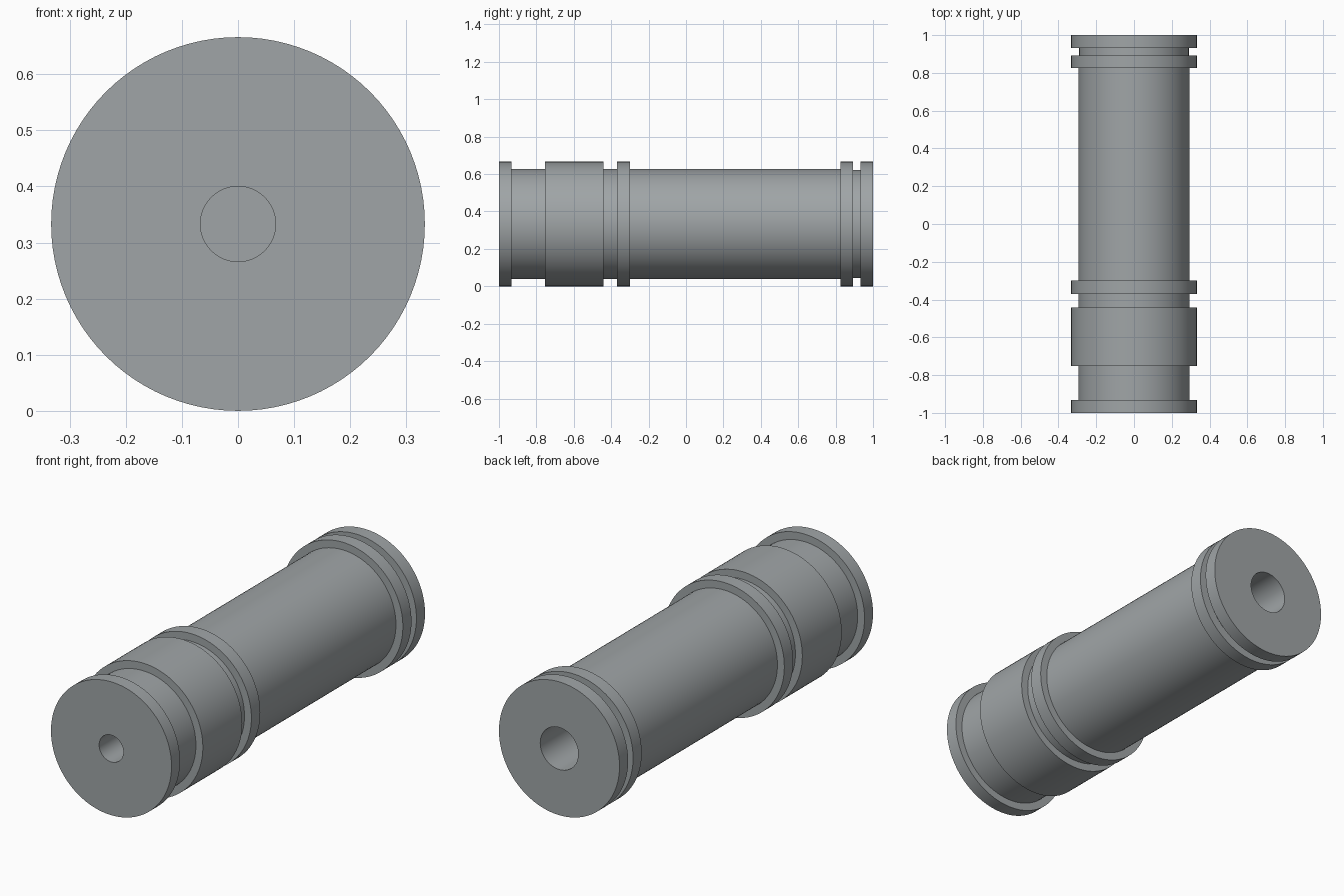
import bpy, bmesh, math

if "Cube" in bpy.data.objects:
    bpy.data.objects.remove(bpy.data.objects["Cube"])

SEGMENTS = 96
R_RING, R_BODY, R_GROOVE = 0.333, 0.295, 0.29
R_FRONT_HOLE, R_BACK_HOLE = 0.067, 0.105

grey = bpy.data.materials.new("steel_grey")
grey.diffuse_color = (0.35, 0.375, 0.385, 1)
grey.use_nodes = True
grey.node_tree.nodes["Principled BSDF"].inputs["Base Color"].default_value = grey.diffuse_color


def lathe(name, profile):
    """Revolve (y, radius) points about the lengthwise axis; ends lie on the axis."""
    bm = bmesh.new()
    rings = []
    for y, r in profile:
        if r == 0:
            rings.append([bm.verts.new((0, y, R_RING))])
        else:
            rings.append([bm.verts.new((r * math.cos(a), y, R_RING + r * math.sin(a)))
                          for a in (2 * math.pi * i / SEGMENTS for i in range(SEGMENTS))])
    for a, b in zip(rings, rings[1:]):
        for i in range(SEGMENTS):
            j = (i + 1) % SEGMENTS
            if len(a) == 1:
                bm.faces.new((a[0], b[i], b[j]))
            elif len(b) == 1:
                bm.faces.new((a[i], b[0], a[j]))
            else:
                bm.faces.new((a[i], b[i], b[j], a[j]))
    bmesh.ops.recalc_face_normals(bm, faces=bm.faces)
    mesh = bpy.data.meshes.new(name)
    bm.to_mesh(mesh)
    bm.free()
    mesh.materials.append(grey)
    obj = bpy.data.objects.new(name, mesh)
    bpy.context.collection.objects.link(obj)
    bpy.context.view_layer.objects.active = obj
    obj.select_set(True)
    bpy.ops.object.shade_smooth_by_angle(angle=math.radians(30))
    obj.select_set(False)


# Stepped outside: (start, end, radius) of each section from front to back
sections = [
    (-1.0, -0.933, R_RING),     # front flange
    (-0.933, -0.753, R_BODY),   # front neck
    (-0.753, -0.442, R_RING),   # wide collar
    (-0.442, -0.37, R_BODY),    # collar groove
    (-0.37, -0.30, R_RING),     # middle ring
    (-0.30, 0.825, R_BODY),     # long barrel
    (0.825, 0.893, R_RING),     # rear ring
    (0.893, 0.932, R_GROOVE),   # rear groove
    (0.932, 1.0, R_RING),       # rear flange
]
outside = [(y, r) for start, end, r in sections for y in (start, end)]

# Blind bores in both ends
front_bore = [(-0.7, 0), (-0.7, R_FRONT_HOLE), (-1.0, R_FRONT_HOLE)]
back_bore = [(1.0, R_BACK_HOLE), (0.6, R_BACK_HOLE), (0.6, 0)]

lathe("stepped_cylinder", front_bore + outside + back_bore)
